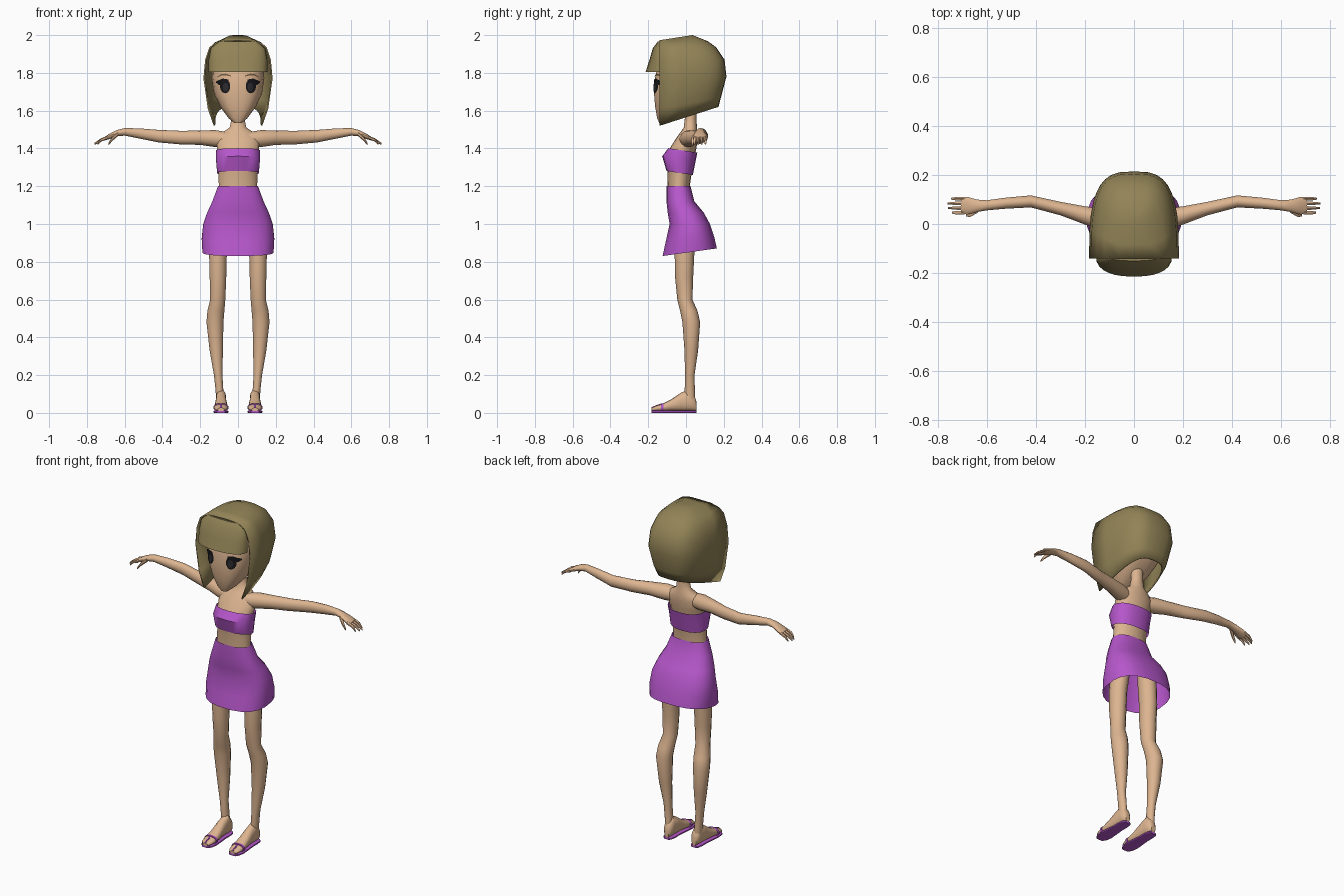
import bpy, bmesh, math
from mathutils import Vector
from mathutils.bvhtree import BVHTree

if "Cube" in bpy.data.objects:
    bpy.data.objects.remove(bpy.data.objects["Cube"], do_unlink=True)


def material(name, *rgb):
    mat = bpy.data.materials.new(name)
    mat.use_nodes = True
    color = (*rgb, 1)
    mat.diffuse_color = color
    shader = mat.node_tree.nodes["Principled BSDF"]
    shader.inputs["Base Color"].default_value = color
    shader.inputs["Roughness"].default_value = 0.8
    return mat


SKIN = material("skin", 0.72, 0.46, 0.28)
HAIR = material("hair_brown", 0.29, 0.23, 0.095)
PURPLE = material("purple_cloth", 0.47, 0.095, 0.6)
BLACK = material("eye_black", 0.008, 0.008, 0.01)
GREY = material("iris_dark_grey", 0.025, 0.025, 0.03)
BROWN = material("brow_brown", 0.16, 0.1, 0.04)


def finish(name, bm, mat, angle=45):
    bmesh.ops.recalc_face_normals(bm, faces=bm.faces)
    mesh = bpy.data.meshes.new(name)
    bm.to_mesh(mesh)
    bm.free()
    mesh.materials.append(mat)
    obj = bpy.data.objects.new(name, mesh)
    bpy.context.collection.objects.link(obj)
    bpy.ops.object.select_all(action="DESELECT")
    obj.select_set(True)
    bpy.context.view_layer.objects.active = obj
    bpy.ops.object.shade_smooth_by_angle(angle=math.radians(angle))
    return obj


def power(value, exponent):
    return math.copysign(abs(value) ** exponent, value)


def bridge(bm, rows, closed):
    """Join neighbouring rows of vertices with quads."""
    for a, b in zip(rows, rows[1:]):
        n = len(a)
        for i in range(n if closed else n - 1):
            j = (i + 1) % n
            bm.faces.new((a[i], a[j], b[j], b[i]))


def loft(name, rings, mat, axis="z", side=1, sides=14, square=2.0, caps=True):
    """Skin rings of (along, centre a, centre b, radius a, radius b, tilt)."""
    bm = bmesh.new()
    rows = []
    for along, ca, cb, ra, rb, *tilt in rings:
        row = []
        for i in range(sides):
            t = math.tau * (i + 0.5) / sides
            a = ca + ra * power(math.cos(t), 2 / square)
            b = cb + rb * power(math.sin(t), 2 / square)
            w = along + (tilt[0] * b if tilt else 0)
            x, y, z = {"x": (w, a, b), "y": (a, w, b), "z": (a, b, w)}[axis]
            row.append(bm.verts.new((x * side, y, z)))
        rows.append(row)
    bridge(bm, rows, True)
    if caps:
        bm.faces.new(rows[0])
        bm.faces.new(rows[-1])
    return finish(name, bm, mat)


def body(name, levels, mat, **options):
    """Loft upward from levels of (height, half width, front, back, tilt)."""
    rings = [(z, 0, (f + b) / 2, w, (b - f) / 2, *tilt) for z, w, f, b, *tilt in levels]
    return loft(name, rings, mat, **options)


def hair_shell(name, levels, root, square, segments):
    """Open U-shaped shell from levels of (root z, end z, half width, end y)."""
    bm = bmesh.new()
    rows = []
    for z_root, z_end, width, end in levels:
        row = []
        for i in range(segments + 1):
            t = math.pi * i / segments
            depth = abs(math.sin(t)) ** (2 / square) if 0 < i < segments else 0
            x = width * power(math.cos(t), 2 / square)
            row.append(bm.verts.new((x, root + (end - root) * depth,
                                     z_root + (z_end - z_root) * depth)))
        rows.append(row)
    bridge(bm, rows, False)
    bm.faces.new(rows[-1])
    obj = finish(name, bm, HAIR)
    return obj


# Torso with neck
body("torso", [
    (1.12, 0.11, -0.09, 0.02), (1.2, 0.103, -0.098, 0.02),
    (1.27, 0.105, -0.097, 0.03), (1.35, 0.108, -0.115, 0.045),
    (1.4, 0.112, -0.086, 0.055), (1.45, 0.118, -0.055, 0.062),
    (1.485, 0.085, -0.03, 0.062), (1.51, 0.045, -0.012, 0.058),
    (1.56, 0.034, -0.006, 0.055), (1.66, 0.036, -0.006, 0.055)], SKIN, sides=18)

# Clothes
body("bandeau_top", [
    (1.265, 0.112, -0.103, 0.036, -0.15), (1.34, 0.118, -0.126, 0.051, -0.15),
    (1.387, 0.117, -0.094, 0.06, -0.15)], PURPLE, sides=18, square=2.3, caps=False)
body("skirt", [
    (0.848, 0.19, -0.125, 0.165, 0.14), (0.92, 0.194, -0.108, 0.15, 0.1),
    (1.0, 0.186, -0.088, 0.128), (1.06, 0.165, -0.098, 0.095),
    (1.12, 0.137, -0.104, 0.045), (1.2, 0.107, -0.103, 0.025)],
    PURPLE, sides=20, square=2.5, caps=False)

# Head
head = body("head", [
    (1.535, 0.02, -0.142, -0.09), (1.56, 0.05, -0.153, -0.04),
    (1.62, 0.095, -0.164, 0.06), (1.69, 0.128, -0.17, 0.12),
    (1.77, 0.14, -0.166, 0.15), (1.86, 0.138, -0.145, 0.15),
    (1.92, 0.1, -0.1, 0.11), (1.955, 0.04, -0.04, 0.05)], SKIN, sides=24, square=2.7)

# Bobbed hair and fringe
bob = hair_shell("bobbed_hair", [
    (1.52, 1.62, 0.128, 0.172), (1.61, 1.67, 0.16, 0.185),
    (1.77, 1.78, 0.183, 0.214), (1.87, 1.87, 0.174, 0.204),
    (1.935, 1.935, 0.152, 0.16), (1.96, 1.968, 0.122, 0.115),
    (1.973, 2.0, 0.065, 0.035)], -0.14, 3.1, 18)
shell = bob.modifiers.new("thickness", "SOLIDIFY")
shell.thickness = 0.008
hair_shell("fringe", [
    (1.82, 1.82, 0.13, -0.15), (1.805, 1.805, 0.155, -0.214),
    (1.87, 1.87, 0.155, -0.193), (1.93, 1.93, 0.143, -0.176),
    (1.965, 1.965, 0.105, -0.15)], -0.13, 2.4, 14)

# Eyes and brows, laid on the face as thin plates
face = BVHTree.FromObject(head, bpy.context.evaluated_depsgraph_get())


def face_plate(name, columns, mat, side, lift):
    bm = bmesh.new()
    rows = []
    for x, low, high in columns:
        row = []
        for k in range(5):
            z = low + (high - low) * k / 4
            hit = face.ray_cast(Vector((x * side, -1, z)), Vector((0, 1, 0)))[0]
            row.append(bm.verts.new((x * side, hit.y - lift, z)))
        rows.append(row)
    bridge(bm, rows, False)
    finish(name, bm, mat)


def oval(cx, cz, rx, rz, n=12):
    angles = [math.pi * (0.02 + 0.96 * i / n) for i in range(n + 1)]
    return [(cx - rx * math.cos(a), cz - rz * math.sin(a), cz + rz * math.sin(a))
            for a in angles]


for side, label in ((1, "left"), (-1, "right")):
    face_plate(label + "_eye", oval(0.068, 1.729, 0.027, 0.037), BLACK, side, 0.007)
    face_plate(label + "_iris", oval(0.066, 1.725, 0.015, 0.023), GREY, side, 0.009)
    face_plate(label + "_lashes", [(0.05, 1.752, 1.765), (0.08, 1.745, 1.77),
               (0.1, 1.735, 1.762), (0.116, 1.748, 1.754)], BLACK, side, 0.008)
    face_plate(label + "_brow", [(0.038, 1.781, 1.787), (0.065, 1.787, 1.796),
               (0.09, 1.785, 1.793), (0.11, 1.776, 1.78)], BROWN, side, 0.005)

    # Arm with hand
    loft(label + "_arm", [
        (0.05, 0, 1.445, 0.04, 0.04), (0.12, 0.015, 1.452, 0.046, 0.045),
        (0.2, 0.035, 1.457, 0.038, 0.038), (0.3, 0.063, 1.457, 0.028, 0.036),
        (0.42, 0.092, 1.465, 0.025, 0.033), (0.52, 0.085, 1.479, 0.023, 0.027),
        (0.6, 0.076, 1.488, 0.021, 0.02), (0.64, 0.074, 1.481, 0.026, 0.017),
        (0.68, 0.075, 1.464, 0.037, 0.014), (0.705, 0.075, 1.452, 0.033, 0.01)],
        SKIN, axis="x", side=side)
    for i, reach in enumerate((0.742, 0.757, 0.76, 0.745)):
        y = 0.046 + 0.019 * i
        loft(f"{label}_finger_{i + 1}", [
            (0.69, y, 1.458, 0.009, 0.009), (0.725, y, 1.445, 0.008, 0.009),
            (reach, y, 1.424, 0.004, 0.005)], SKIN, axis="x", side=side, sides=6)
    loft(label + "_thumb", [
        (0.635, 0.057, 1.478, 0.012, 0.012), (0.665, 0.038, 1.452, 0.01, 0.012),
        (0.685, 0.034, 1.424, 0.005, 0.007)], SKIN, axis="x", side=side, sides=6)

    # Leg
    loft(label + "_leg", [
        (0.06, 0.094, 0.022, 0.022, 0.026), (0.12, 0.098, 0.02, 0.021, 0.027),
        (0.2, 0.105, 0.02, 0.023, 0.025), (0.33, 0.115, 0.028, 0.036, 0.036),
        (0.48, 0.122, 0.028, 0.046, 0.047), (0.54, 0.117, 0.015, 0.046, 0.046),
        (0.6, 0.107, -0.006, 0.041, 0.04), (0.72, 0.106, -0.01, 0.045, 0.048),
        (0.84, 0.106, -0.008, 0.048, 0.052), (1, 0.09, 0, 0.05, 0.055)],
        SKIN, side=side)

    # Foot and sandal, sharing one outline of (y, half width, top)
    outline = [(0.055, 0.014, 0.06), (0.045, 0.024, 0.09), (0.015, 0.028, 0.125),
               (-0.03, 0.028, 0.105), (-0.08, 0.033, 0.07), (-0.13, 0.037, 0.046),
               (-0.165, 0.031, 0.034), (-0.182, 0.018, 0.026)]
    cx, floor = 0.09, 0.01
    loft(label + "_foot", [(y, cx, (top + floor) / 2, w, (top - floor) / 2)
         for y, w, top in outline], SKIN, axis="y", side=side, square=2.3)
    loft(label + "_sandal_sole", [(y, cx, 0.006, w + 0.003, 0.006)
         for y, w, top in outline], PURPLE, axis="y", side=side, sides=12, square=6)
    loft(label + "_sandal_strap", [(y, cx, 0.028, 0.04, 0.023)
         for y in (-0.118, -0.132)], PURPLE, axis="y", side=side, square=2.3)
    loft(label + "_toe_strap", [(y, cx, top, 0.005, 0.004) for y, w, top in outline[5:]],
         PURPLE, axis="y", side=side, sides=6)
